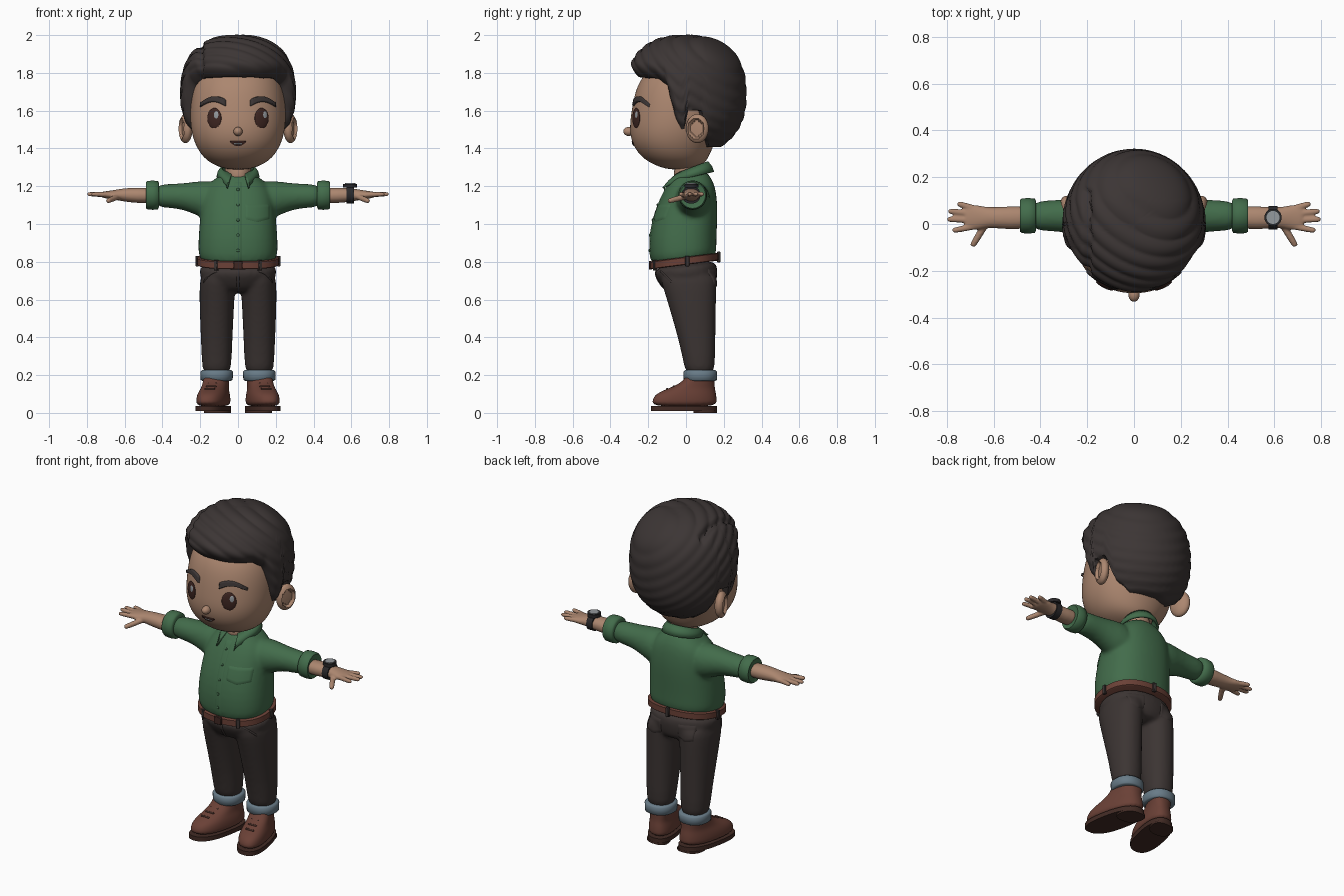
import bpy, bmesh
from math import sin, cos, pi, acos, atan2, radians, exp, copysign
from mathutils import Vector, Matrix
if "Cube" in bpy.data.objects:
    bpy.data.objects.remove(bpy.data.objects["Cube"])
def material(name, *rgb):
    m = bpy.data.materials.new(name)
    m.use_nodes = True
    m.diffuse_color = (*rgb, 1)
    m.node_tree.nodes["Principled BSDF"].inputs["Base Color"].default_value = (*rgb, 1)
    return m
SKIN, HAIR = material("warm skin", .41, .24, .16), material("dark hair", .045, .036, .035)
SHIRT, CLOTH = material("green cloth", .055, .15, .07), material("charcoal cloth", .045, .035, .033)
LEATHER, SOLE = material("brown leather", .145, .052, .037), material("dark sole", .055, .024, .018)
DENIM, EYE = material("pale denim", .14, .2, .245), material("dark brown", .05, .02, .016)
PALE, BLACK = material("pale grey", .3, .32, .34), material("watch black", .022, .021, .023)

# Helpers: finish a mesh, loft rings, capsule, ball, box, draped plate
def finish(bm, name, mat, sub=0, voxel=0, angle=45):
    bmesh.ops.recalc_face_normals(bm, faces=bm.faces)
    me = bpy.data.meshes.new(name)
    bm.to_mesh(me)
    bm.free()
    me.materials.append(mat)
    for p in me.polygons:
        p.use_smooth = True
    if not sub:
        me.set_sharp_from_angle(angle=radians(angle))
    ob = bpy.data.objects.new(name, me)
    bpy.context.collection.objects.link(ob)
    if sub:
        m = ob.modifiers.new("Subdivide", 'SUBSURF')
        m.levels = m.render_levels = sub
    if voxel:
        m = ob.modifiers.new("Blend", 'REMESH')
        m.mode, m.voxel_size, m.use_smooth_shade = 'VOXEL', voxel, True
        m = ob.modifiers.new("Relax", 'SMOOTH')
        m.factor, m.iterations = .5, 6
    return ob
def loft(bm, rings, axis='z', s=1, power=2.2, warp=None, seg=24):
    """Rings are (position, centre, half width, low, high); s mirrors in x."""
    loops = []
    for t, c, r, lo, hi in rings:
        loops.append([])
        for k in range(seg):
            ca, sa = (copysign(abs(f(2 * pi * k / seg)) ** (2 / power), f(2 * pi * k / seg)) for f in (cos, sin))
            u, v = c + r * ca, (lo + hi) / 2 + (hi - lo) / 2 * sa
            p = Vector((u, v, t)) if axis == 'z' else Vector((t, u, v))
            p = warp(p) if warp else p
            p.x *= s
            loops[-1].append(bm.verts.new(p))
    for A, B in zip(loops, loops[1:]):
        for k in range(seg):
            bm.faces.new((A[k], A[k - 1], B[k - 1], B[k]))
    bm.faces.new(loops[0])
    bm.faces.new(loops[-1])
    return bm
def capsule(bm, a, b, r):
    a, d = Vector(a), Vector(b) - Vector(a)
    for v in bmesh.ops.create_uvsphere(bm, u_segments=12, v_segments=8, radius=r)["verts"]:
        v.co.z += d.length if v.co.z > .0001 else 0
        v.co = a + d.to_track_quat('Z', 'Y') @ v.co
def place(bm, loc, size, rz=0):
    bm.transform(Matrix.Translation(loc) @ Matrix.Rotation(rz, 4, 'Z') @ Matrix.Diagonal((*size, 1)))
    return bm
def ball(name, loc, radii, mat, rz=0, shape=None):
    bm = bmesh.new()
    for v in bmesh.ops.create_uvsphere(bm, u_segments=32, v_segments=20, radius=1)["verts"]:
        if shape:
            shape(v)
    return finish(place(bm, loc, radii, rz), name, mat)
def box(name, loc, size, mat, rz=0):
    bm = bmesh.new()
    bmesh.ops.create_cube(bm, size=1)
    finish(place(bm, loc, size, rz), name, mat).modifiers.new("Bevel", 'BEVEL').width = .003
def hit(target, x, z, side=-1):
    ev = target.evaluated_get(bpy.context.evaluated_depsgraph_get())
    ok, loc, n, _ = ev.ray_cast(Vector((x, side * 2, z)), Vector((0, -side, 0)))
    return (loc, n) if ok else (Vector((x, side * .15, z)), Vector((0, side, 0)))
def drape(name, target, mat, f, off=.004, nu=16, nv=8, side=-1):
    """Lay a thin pillow over a surface; f maps (u, v) to (x, z)."""
    bm, grid = bmesh.new(), []
    for i in range(nu + 1):
        grid.append([])
        for j in range(nv + 1):
            loc, n = hit(target, *f(i / nu, j / nv), side)
            grid[-1].append(bm.verts.new(loc + n * (-.003 if i in (0, nu) or j in (0, nv) else off)))
    for A, B in zip(grid, grid[1:]):
        for j in range(nv):
            bm.faces.new((A[j], A[j + 1], B[j + 1], B[j]))
    finish(bm, name, mat, angle=80)

# Head, neck and face
head = finish(loft(bmesh.new(), [
    (1.287, 0, .05, -.09, .03), (1.31, 0, .125, -.165, .09), (1.35, 0, .185, -.235, .12),
    (1.42, 0, .23, -.287, .15), (1.5, 0, .252, -.302, .18), (1.58, 0, .256, -.293, .2), (1.66, 0, .252, -.28, .2),
    (1.75, 0, .235, -.255, .2), (1.83, 0, .19, -.19, .16), (1.88, 0, .08, -.08, .06)], power=2.1), "head", SKIN, 2)
finish(loft(bmesh.new(), [(1.2, 0, .05, -.06, .1), (1.25, 0, .068, -.068, .1), (1.35, 0, .08, -.06, .1)]), "neck", SKIN, 1)
ball("nose", (0, -.302, 1.49), (.024, .03, .024), SKIN)
def ear_hollow(v):
    if v.co.x > 0 and v.co.y ** 2 + v.co.z ** 2 < .42:
        v.co.x *= .3
for s, side in ((1, "left"), (-1, "right")):
    ear = ball(side + "_ear", (.278, .06, 1.505), (.034, .062, .077), SKIN, radians(-18), ear_hollow)
    ear.data.transform(Matrix.Diagonal((s, 1, 1, 1)))
    if s < 0:
        ear.data.flip_normals()
    loc, n = hit(head, s * .125, 1.56)
    ball(side + "_eye", loc, (.041, .01, .054), EYE, atan2(n.x, -n.y))
    loc, n = hit(head, s * .125 + .012, 1.572)
    ball(side + "_eye_shine", loc + n * .006, (.017, .006, .026), PALE, atan2(n.x, -n.y))
    drape(side + "_eyebrow", head, HAIR, lambda u, v: (
        s * (.062 + .14 * u), 1.64 + .028 * sin(pi * u) - .015 * u + (v - .5) * .042 * (1 - .55 * u)), .012)
drape("mouth", head, EYE, lambda u, v: ((u - .5) * .092, 1.44 - v * (.004 + .026 * sin(pi * u))))
drape("teeth", head, PALE, lambda u, v: ((u - .5) * .05, 1.432 - v * .011), .006, 8, 4)

# Hair: a cap ending at the hairline, with combed grooves and a side parting
LINE = [(0, 1.78), (55, 1.77), (68, 1.73), (82, 1.5), (88, 1.5), (92, 1.6), (106, 1.6), (114, 1.46), (130, 1.41), (181, 1.41)]
def hairline(deg):
    for (a, za), (b, zb) in zip(LINE, LINE[1:]):
        if deg <= b:
            return za + (zb - za) * (deg - a) / (b - a)
bm, centre, seg, rows, loops = bmesh.new(), Vector((0, 0, 1.68)), 160, 48, []
for i in range(1, rows + 2):
    t = min(i / rows, 1)
    loops.append([])
    for k in range(seg):
        a = 2 * pi * k / seg - pi
        u = cos(t * acos((hairline(abs(a) * 180 / pi) - centre.z) / .32))
        n = 2.5 if u > 0 else 2.25
        front = min(1, max(0, cos(a) / .35))
        w = (1 - abs(u) ** n) ** (1 / n) * (1 - max(0, t * 4 - 3) ** 2 * (.03 + .17 * front))
        p = Vector((.305 * w * sin(a), -.32 * w * cos(a), .32 * u))
        d = (.009 if p.y < .1 else .006) * (abs(sin(52 * (.8 * p.z + .6 * p.y + .35 * p.x))) - .7)
        if p.z > .05 and p.y < .15:
            d -= .022 * exp(-((p.x + .2) / .014) ** 2)
        p *= 1 + d / p.length
        if i > rows:
            p.x, p.y = p.x * .72, p.y * .72
        loops[-1].append(bm.verts.new(centre + p))
top = bm.verts.new(centre + Vector((0, 0, .32)))
for k in range(seg):
    bm.faces.new((top, loops[0][k - 1], loops[0][k]))
    for A, B in zip(loops, loops[1:]):
        bm.faces.new((A[k], A[k - 1], B[k - 1], B[k]))
finish(bm, "hair", HAIR, angle=60)

# Shirt: torso and sleeves blended together
def tilt(p):
    p.z += .13 * p.y * max(0, min(1, (p.z - .62) / .15, (1.02 - p.z) / .2))
    return p
bm = loft(bmesh.new(), [
    (.785, 0, .205, -.178, .16), (.85, 0, .212, -.192, .162), (.93, 0, .211, -.195, .163), (1.02, 0, .203, -.178, .167),
    (1.1, 0, .196, -.15, .168), (1.17, 0, .185, -.118, .16), (1.22, 0, .15, -.088, .148), (1.255, 0, .1, -.06, .125),
    (1.28, 0, .075, -.035, .11)], power=2.35, warp=tilt)
for s in (1, -1):
    loft(bm, [(.1, .035, .11, 1, 1.235), (.2, .035, .088, 1.035, 1.228), (.28, .035, .072, 1.075, 1.217),
              (.36, .035, .066, 1.085, 1.212), (.45, .035, .063, 1.088, 1.21)], 'x', s, 2)
shirt = finish(bm, "shirt", SHIRT, 1, .011)
drape("placket", shirt, SHIRT, lambda u, v: ((v - .5) * .045, .785 + .445 * u), .004, 30, 6)
drape("shirt_pocket", shirt, SHIRT, lambda u, v: (.035 + .135 * u, 1.108 - v * (.103 - .018 * abs(2 * u - 1))), .005)
for i in range(5):
    loc, n = hit(shirt, 0, .86 + .08 * i)
    ball("button_%d" % (i + 1), loc + n * .005, (.008, .004, .008), SHIRT)

# Collar: a folded band ending in two points
bm, strip = bmesh.new(), []
for i in range(41):
    u = i / 20 - 1
    a = u * radians(158)
    hi = Vector((.084 * sin(a), .032 + .08 * cos(a), 1.297 + .032 * cos(a)))
    lo = Vector((.108 * sin(a), .035 + .108 * cos(a), 1.25 + .025 * cos(a)))
    lo = lo.lerp(Vector((copysign(.058, u), -.122, 1.19)), max(0, (abs(u) - .7) / .3))
    strip.append([bm.verts.new(p) for p in (hi, (hi + lo) / 2 + Vector((sin(a), cos(a), 0)) * .006, lo)])
for A, B in zip(strip, strip[1:]):
    for j in (0, 1):
        bm.faces.new((A[j], A[j + 1], B[j + 1], B[j]))
m = finish(bm, "collar", SHIRT).modifiers.new("Thickness", 'SOLIDIFY')
m.thickness, m.offset = .012, 0

# Trousers and belt
bm = loft(bmesh.new(), [(.635, 0, .1, -.1, .14), (.675, 0, .185, -.13, .163), (.74, 0, .208, -.165, .17),
                        (.8, 0, .209, -.178, .163)], warp=tilt)
for s in (1, -1):
    loft(bm, [(.18, .113, .076, -.003, .152), (.3, .113, .08, -.018, .155), (.45, .113, .087, -.058, .157),
              (.6, .112, .093, -.102, .16), (.7, .108, .096, -.135, .163), (.75, .1, .09, -.14, .16)], 'z', s)
trousers = finish(bm, "trousers", CLOTH, 1, .011)
finish(loft(bmesh.new(), [(z, 0, .21 + e, -.183 - e, .166 + e) for z, e in (
    (.784, 0), (.788, .006), (.822, .006), (.826, 0))], warp=tilt, power=2.35, seg=64), "belt", LEATHER)
box("belt_buckle", (0, -.19, .781), (.05, .014, .046), EYE)
for i, deg in enumerate((32, 95, 180, -95, -32)):
    a, y = radians(deg), -.009 - .182 * cos(radians(deg))
    box("belt_loop_%d" % (i + 1), (.217 * sin(a), y, .803 + .13 * y), (.022, .018, .056), CLOTH, a)
drape("trouser_fly", trousers, CLOTH, lambda u, v: (.02 * v - .01, .65 + .11 * u), .004, 12, 4)

# Pockets, hems, boots, cuffs and arms on both sides
def splay(p):
    p.x += (.08 - p.y) * .2
    return p
for s, side in ((1, "left_"), (-1, "right_")):
    drape(side + "front_pocket", trousers, CLOTH, lambda u, v: (
        s * (.11 + .075 * u), .755 - .06 * u ** 2 - .014 * v), .005, 12, 4)
    drape(side + "back_pocket", trousers, CLOTH, lambda u, v: (
        s * (.055 + .1 * u), .765 - v * (.105 - .015 * abs(2 * u - 1))), .005, side=1)
    finish(loft(bmesh.new(), [(z, .113, r, .073 - r, .079 + r) for z, r in (
        (.17, .077), (.175, .085), (.218, .086), (.226, .078))], 'z', s, seg=40), side + "hem", DENIM, angle=60)
    finish(loft(bmesh.new(), [
        (.03, .113, .079, -.18, .163), (.07, .113, .082, -.18, .164), (.102, .113, .077, -.16, .16),
        (.127, .113, .068, -.1, .154), (.152, .113, .066, -.04, .152), (.18, .113, .067, -.008, .152),
        (.2, .113, .066, 0, .15)], 'z', s, 2.4, splay), side + "boot", LEATHER, 2)
    for part, low, high, r, toe in (("sole", .01, .036, .084, -.185), ("heel", 0, .012, .069, .04)):
        finish(loft(bmesh.new(), [(z, .113, r, toe, .165) for z in (low, high)], 'z', s, 2.5, splay, 48), side + part, SOLE)
    bm = bmesh.new()
    for y, z in ((-.1, .126), (-.065, .14), (-.03, .154)):
        x = .113 + (.08 - y) * .2
        capsule(bm, (s * (x - .022), y, z), (s * (x + .022), y, z), .006)
    finish(bm, side + "laces", SOLE)
    finish(loft(bmesh.new(), [(x, .035, .076 - e, 1.075 + e, 1.23 - e) for x, e in (
        (.418, .014), (.424, .003), (.45, 0), (.478, .002), (.487, .008), (.482, .022))],
        'x', s, 2, seg=40), side + "sleeve_cuff", SHIRT, angle=60)
    bm = loft(bmesh.new(), [
        (.44, .028, .05, 1.108, 1.192), (.53, .026, .05, 1.11, 1.193), (.6, .027, .044, 1.118, 1.19),
        (.64, .028, .046, 1.126, 1.183), (.68, .028, .056, 1.132, 1.176), (.715, .028, .054, 1.138, 1.172),
        (.725, .028, .045, 1.144, 1.168)], 'x', s, 2.1)
    for base, tip, end in ((.066, .084, .742), (.042, .054, .78), (.016, .02, .785), (-.01, -.026, .763)):
        capsule(bm, (s * .68, base, 1.155), (s * end, tip, 1.158), .0145)
    capsule(bm, (s * .635, -.002, 1.145), (s * .684, -.083, 1.124), .0165)
    finish(bm, side + "arm", SKIN, 1, .0055)

# Wristwatch
finish(loft(bmesh.new(), [(x, .027, .05, 1.108, 1.2) for x in (.575, .613)], 'x', 1, 2.1, seg=40), "watch_strap", BLACK)
for name, r, low, high, mat in (("case", .037, 1.193, 1.213, BLACK), ("dial", .028, 1.212, 1.217, PALE)):
    finish(loft(bmesh.new(), [(z, .594, r, .028 - r, .028 + r) for z in (low, high)], power=2, seg=32), "watch_" + name, mat)
